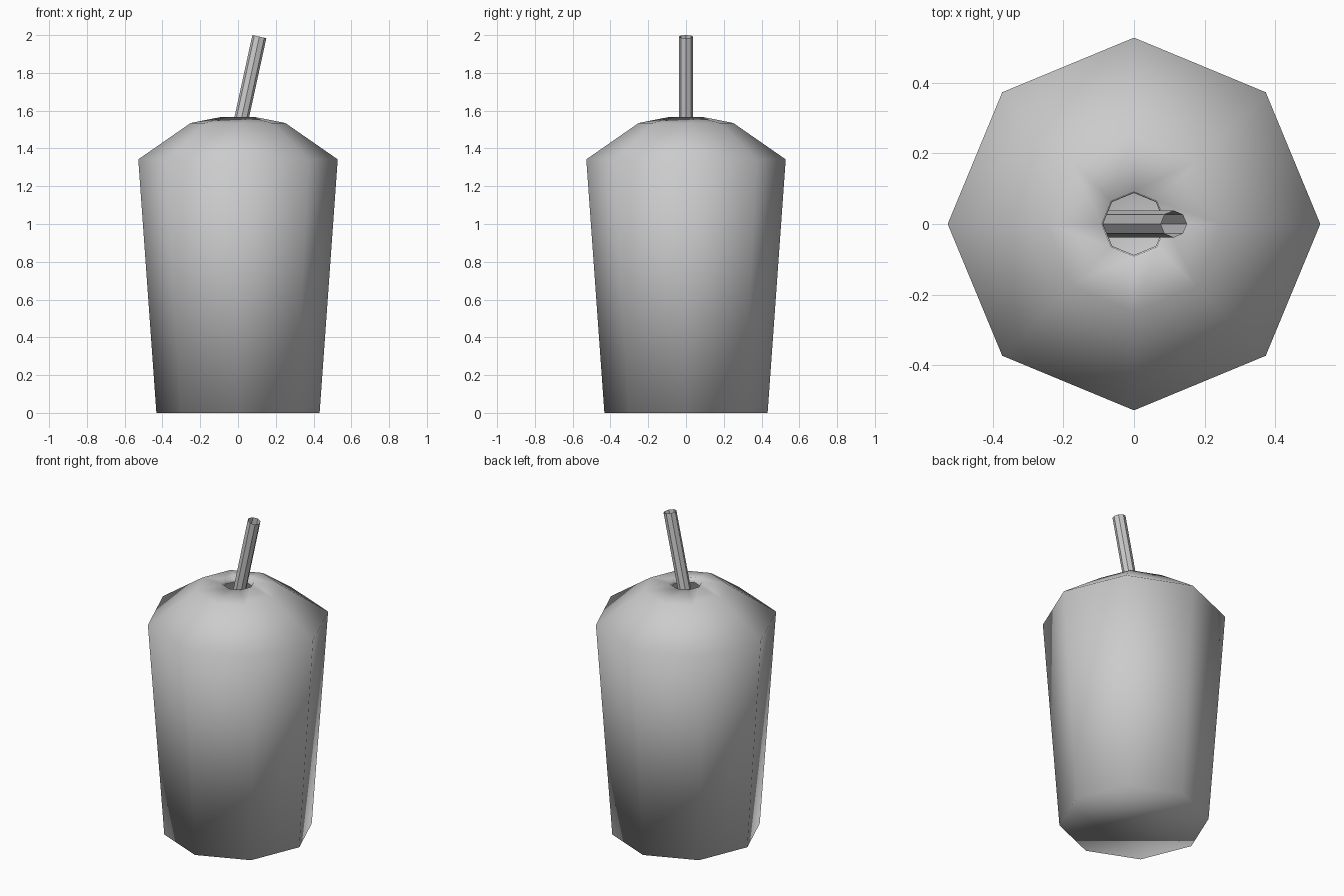
import bpy, bmesh, math
from mathutils import Matrix, Vector

if "Cube" in bpy.data.objects:
    bpy.data.objects.remove(bpy.data.objects["Cube"])

SIDES = 8


def lathe(name, profile, cap_bottom=False):
    """Revolve (radius, z) points into an eight-sided shell."""
    bm = bmesh.new()
    rings = []
    for r, z in profile:
        rings.append([bm.verts.new((r * math.cos(2 * math.pi * i / SIDES),
                                    r * math.sin(2 * math.pi * i / SIDES), z))
                      for i in range(SIDES)])
    for a, b in zip(rings, rings[1:]):
        for i in range(SIDES):
            j = (i + 1) % SIDES
            bm.faces.new((a[i], a[j], b[j], b[i]))
    if cap_bottom:
        bm.faces.new(rings[0][::-1])
    mesh = bpy.data.meshes.new(name)
    bm.to_mesh(mesh)
    bm.free()
    obj = bpy.data.objects.new(name, mesh)
    bpy.context.collection.objects.link(obj)
    return obj


# Tapered cup with domed lid, and a short lip turned down into the straw hole
cup = lathe("cup_with_lid", [(0.432, 0), (0.528, 1.342), (0.25, 1.535),
                             (0.092, 1.566), (0.088, 1.535)], cap_bottom=True)
cup.data.shade_smooth()

# Open straw leaning to the right, running down inside the cup
tilt = math.radians(12.3)
length = 1.9
straw = lathe("straw", [(0.038, -length), (0.038, 0)])
straw.matrix_world = (Matrix.Translation(Vector((0.113, 0, 1.992)))
                      @ Matrix.Rotation(tilt, 4, 'Y'))
